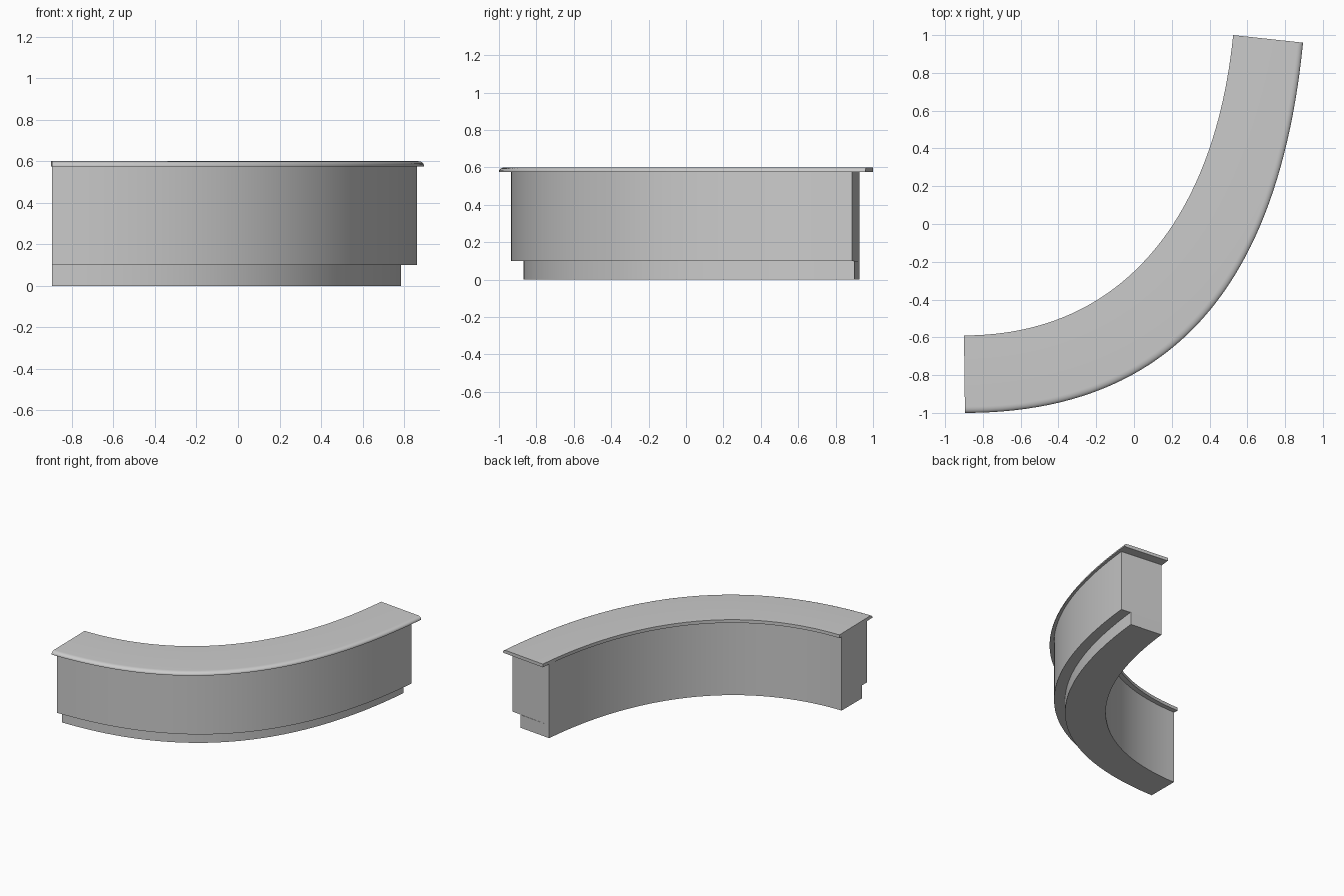
import bpy
import bmesh
import math
from mathutils import Vector
from mathutils.geometry import interpolate_bezier

cube = bpy.data.objects.get("Cube")
if cube:
    bpy.data.objects.remove(cube, do_unlink=True)

STEPS = 49

grey = bpy.data.materials.new("plain_grey")
grey.use_nodes = True
colour = (0.6, 0.6, 0.6, 1)
grey.diffuse_color = colour
grey.node_tree.nodes["Principled BSDF"].inputs["Base Color"].default_value = colour


def edge_curve(start, end, run, rise):
    """Plan curve leaving along +x and arriving almost along +y."""
    p0, p3 = Vector((*start, 0)), Vector((*end, 0))
    p1 = p0 + Vector((run, 0, 0))
    p2 = p3 - Vector((0.1 * rise, rise, 0))
    return interpolate_bezier(p0, p1, p2, p3, STEPS)


def curved_part(name, inner, outer, section):
    """Sweep a section of (fraction from inner to outer, height) along both curves."""
    bm = bmesh.new()
    rings = []
    for a, b in zip(inner, outer):
        ring = []
        for across, z in section:
            p = a.lerp(b, across)
            ring.append(bm.verts.new((p.x, p.y, z)))
        rings.append(ring)
    n = len(section)
    for r, s in zip(rings, rings[1:]):
        for i in range(n):
            j = (i + 1) % n
            bm.faces.new((r[i], r[j], s[j], s[i]))
    bm.faces.new(rings[0])
    bm.faces.new(rings[-1])
    bmesh.ops.recalc_face_normals(bm, faces=bm.faces)
    mesh = bpy.data.meshes.new(name)
    bm.to_mesh(mesh)
    bm.free()
    mesh.materials.append(grey)
    obj = bpy.data.objects.new(name, mesh)
    bpy.context.collection.objects.link(obj)
    bpy.ops.object.select_all(action="DESELECT")
    obj.select_set(True)
    bpy.context.view_layer.objects.active = obj
    bpy.ops.object.shade_smooth_by_angle(angle=math.radians(35))


def box_section(low, high):
    return [(0, low), (1, low), (1, high), (0, high)]


# Counter body and its recessed plinth share the inner wall
inner_wall = edge_curve((-0.895, -0.625), (0.522, 0.927), 0.85, 0.93)
body_front = edge_curve((-0.895, -0.935), (0.863, 0.888), 1.06, 1.22)
plinth_front = edge_curve((-0.895, -0.87), (0.785, 0.9), 1.01, 1.18)
curved_part("counter_body", inner_wall, body_front, box_section(0.1, 0.575))
curved_part("plinth", inner_wall, plinth_front, box_section(0, 0.1))

# Worktop with a rounded upper front edge
top_inner = edge_curve((-0.9, -0.59), (0.525, 1.0), 0.85, 0.95)
top_front = edge_curve((-0.895, -1.0), (0.895, 0.96), 1.1, 1.28)
rounded = [(0.92 + 0.08 * math.cos(a), 0.58 + 0.02 * math.sin(a))
           for a in (math.radians(d) for d in range(0, 91, 15))]
curved_part("worktop", top_inner, top_front, [(0, 0.575), (1, 0.575)] + rounded + [(0, 0.6)])
